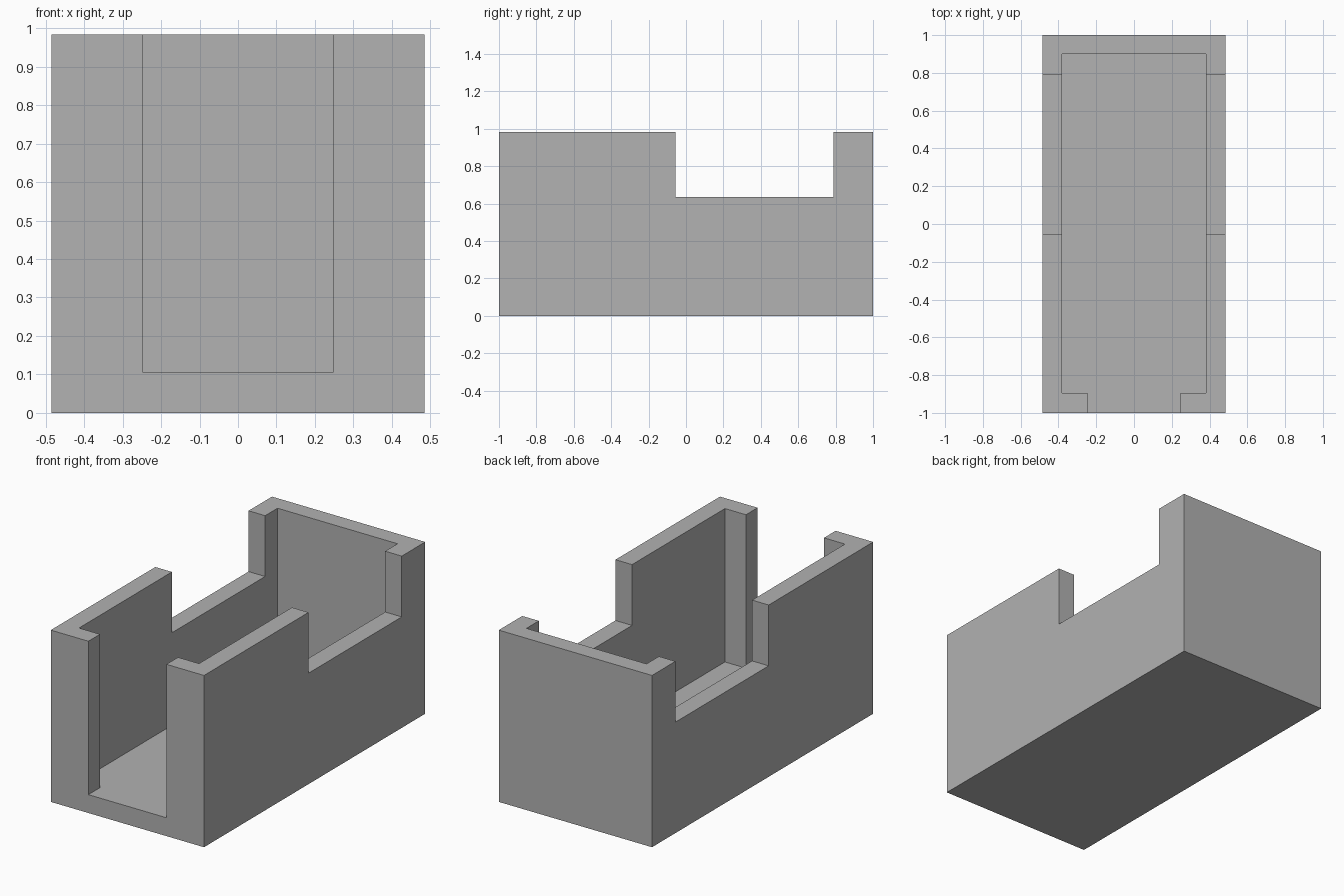
import bpy
import bmesh

cube = bpy.data.objects.get("Cube")
if cube:
    bpy.data.objects.remove(cube, do_unlink=True)

HALF_X, HEIGHT = 0.485, 0.983
FLOOR, SILL, ABOVE = 0.105, 0.635, 1.2

grey = bpy.data.materials.new("plain grey")
grey.use_nodes = True
colour = (0.445, 0.445, 0.445, 1)
grey.diffuse_color = colour
grey.node_tree.nodes["Principled BSDF"].inputs["Base Color"].default_value = colour


def prism(name, outline, z0, z1):
    """Extrude a counter-clockwise footprint from z0 up to z1."""
    bm = bmesh.new()
    base = bm.faces.new([bm.verts.new((x, y, z0)) for x, y in outline])
    top = bmesh.ops.extrude_face_region(bm, geom=[base])["geom"]
    for v in top:
        if isinstance(v, bmesh.types.BMVert):
            v.co.z = z1
    bmesh.ops.recalc_face_normals(bm, faces=bm.faces)
    mesh = bpy.data.meshes.new(name)
    bm.to_mesh(mesh)
    bm.free()
    mesh.materials.append(grey)
    obj = bpy.data.objects.new(name, mesh)
    bpy.context.collection.objects.link(obj)
    return obj


def rect(x, y0, y1):
    return [(-x, y0), (x, y0), (x, y1), (-x, y1)]


# Outer block
box = prism("open_box", rect(HALF_X, -1, 1), 0, HEIGHT)

# Inner cavity with the narrower front opening, as one footprint
right_half = [(0.247, -1.2), (0.247, -0.895), (0.38, -0.895), (0.38, 0.9)]
outline = right_half + [(-x, y) for x, y in reversed(right_half)]
cavity = prism("cavity_cutter", outline, FLOOR, ABOVE)

# Notch through both side walls
notch = prism("side_notch_cutter", rect(0.7, -0.055, 0.788), SILL, ABOVE)

# Carve the block, then discard the cutters
bpy.context.view_layer.objects.active = box
for cutter in (cavity, notch):
    cutter.hide_render = True
    mod = box.modifiers.new(cutter.name, "BOOLEAN")
    mod.operation = "DIFFERENCE"
    mod.solver = "EXACT"
    mod.object = cutter
    bpy.ops.object.modifier_apply(modifier=mod.name)
    bpy.data.objects.remove(cutter, do_unlink=True)
